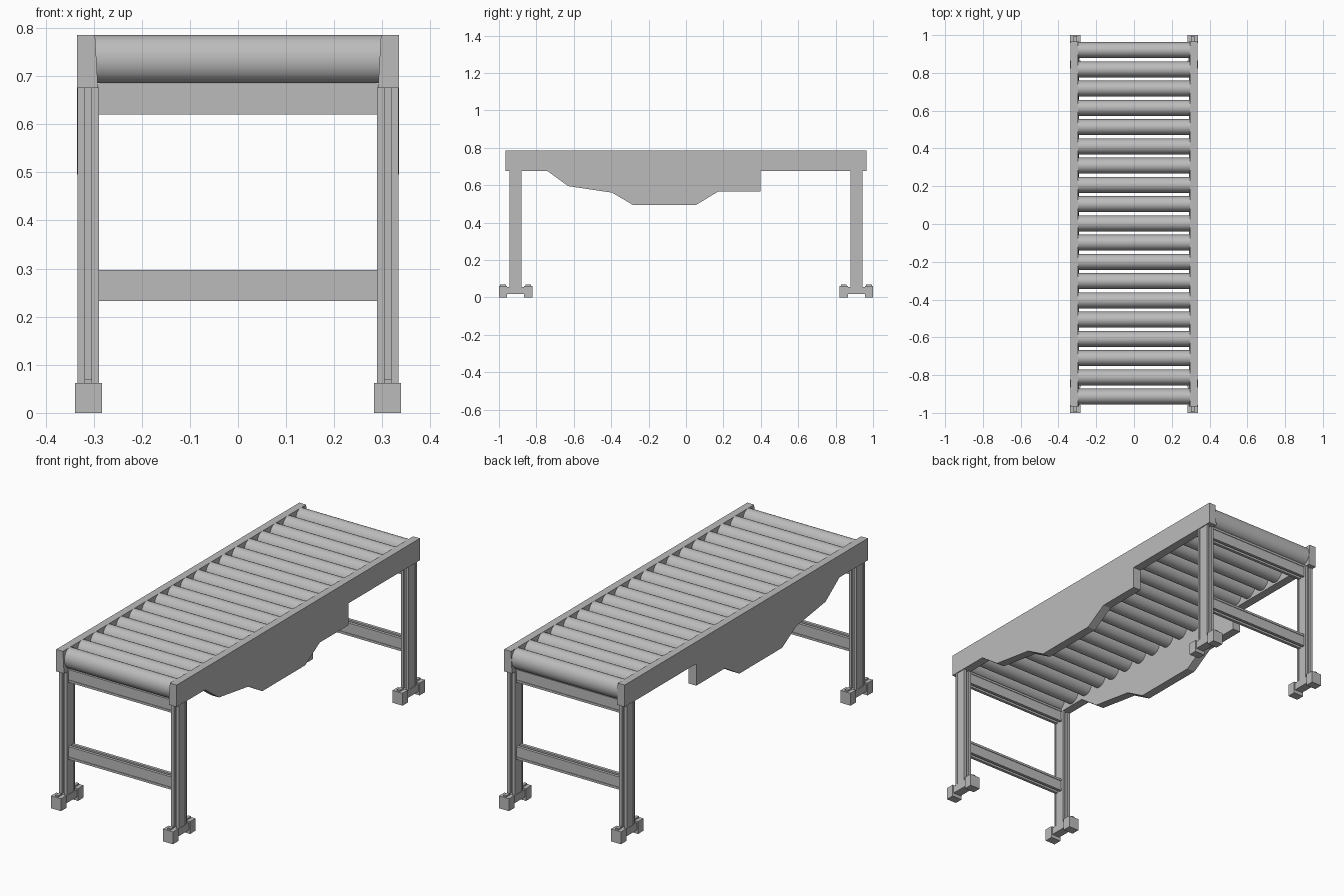
import bpy, bmesh, math

if "Cube" in bpy.data.objects:
    bpy.data.objects.remove(bpy.data.objects["Cube"])

grey = bpy.data.materials.new("plain grey")
grey.diffuse_color = (0.5, 0.5, 0.5, 1)
grey.use_nodes = True
grey.node_tree.nodes["Principled BSDF"].inputs["Base Color"].default_value = grey.diffuse_color


def finish(name, bm):
    bmesh.ops.recalc_face_normals(bm, faces=bm.faces[:])
    me = bpy.data.meshes.new(name)
    bm.to_mesh(me)
    bm.free()
    ob = bpy.data.objects.new(name, me)
    me.materials.append(grey)
    bpy.context.collection.objects.link(ob)
    return ob


def prism(name, outline, a, b, place):
    """Extrude a 2D outline from a to b; place(u, v, w) gives the 3D point."""
    bm = bmesh.new()
    ends = [[bm.verts.new(place(u, v, w)) for u, v in outline] for w in (a, b)]
    bm.faces.new(ends[0])
    bm.faces.new(ends[1])
    n = len(outline)
    for i in range(n):
        j = (i + 1) % n
        bm.faces.new((ends[0][i], ends[0][j], ends[1][j], ends[1][i]))
    return finish(name, bm)


def box(name, x0, x1, y0, y1, z0, z1):
    return prism(name, [(x0, y0), (x1, y0), (x1, y1), (x0, y1)], z0, z1,
                 lambda u, v, w: (u, v, w))


# Slotted bar section: deep slot in the narrow faces, shallow recess in the wide ones
quarter = [(0.022, 0.0), (0.019, 0.0), (0.019, 0.021), (0.022, 0.021), (0.022, 0.032),
           (0.007, 0.032), (0.007, 0.020)][1:]
section = (quarter + [(-u, v) for u, v in reversed(quarter)]
           + [(-u, -v) for u, v in quarter[1:]]
           + [(u, -v) for u, v in reversed(quarter[1:])])

# Side rails with the stepped skirt below
skirt = [(-0.965, 0.785), (-0.965, 0.675), (-0.74, 0.675), (-0.63, 0.595),
         (-0.395, 0.56), (-0.285, 0.495), (0.055, 0.495), (0.17, 0.565),
         (0.397, 0.565), (0.397, 0.675), (0.965, 0.675), (0.965, 0.785)]
for side, s in (("left", -1), ("right", 1)):
    rail = prism(side + "_side_rail", skirt, 0.291, 0.335, lambda u, v, w: (s * w, u, v))
    # inner face leans outward slightly at the top
    for v in rail.data.vertices:
        if abs(v.co.x) < 0.3 and v.co.z > 0.78:
            v.co.x = s * 0.297

# Rollers
SEG = 40
ring = [(0.0425 * math.cos(2 * math.pi * k / SEG), 0.05 * math.sin(2 * math.pi * k / SEG))
        for k in range(SEG)]
for i in range(19):
    y = -0.914 + i * 0.1019
    roller = prism(f"roller_{i + 1}", ring, -0.297, 0.297,
                   lambda u, v, w: (w, y + u, 0.735 + v))
    for p in roller.data.polygons:
        p.use_smooth = len(p.vertices) == 4

for end, e in (("front", -1), ("back", 1)):
    yc = e * 0.911
    # Cross beams between the legs
    for label, zc in (("lower", 0.265), ("upper", 0.652)):
        prism(f"{end}_{label}_beam", section, -0.29, 0.29,
              lambda u, v, w: (w, yc + u, zc + v))
    for side, s in (("left", -1), ("right", 1)):
        xc = s * 0.311
        tag = f"{end}_{side}"
        # Leg
        prism(tag + "_leg", section, 0.03, 0.676, lambda u, v, w: (xc + u, yc + v, w))
        # Foot: two blocks joined by a raised bridge
        box(tag + "_foot_bridge", xc - 0.022, xc + 0.022, yc - 0.05, yc + 0.05, 0.018, 0.055)
        for where, d in (("outer", e), ("inner", -e)):
            y0, y1 = sorted((yc + d * 0.046, yc + d * 0.089))
            box(f"{tag}_{where}_foot_block", xc - 0.028, xc + 0.028, y0, y1, 0, 0.062)
            box(f"{tag}_{where}_foot_ridge", xc - 0.008, xc + 0.008,
                y0 + 0.006, y1 - 0.006, 0.06, 0.07)
